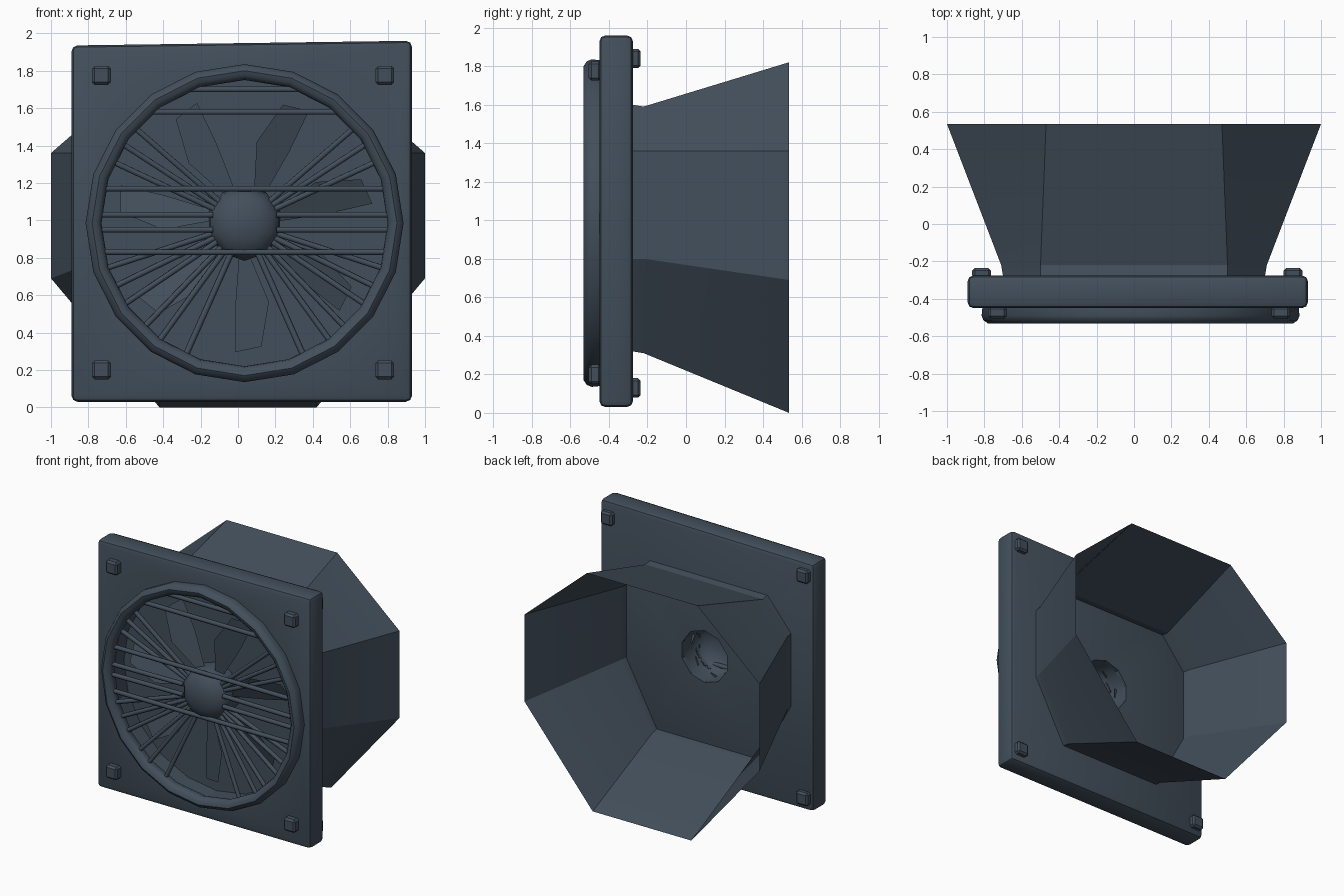
import bpy, bmesh, math
from mathutils import Vector, Matrix

if "Cube" in bpy.data.objects:
    bpy.data.objects.remove(bpy.data.objects["Cube"])

CX, CZ = 0.035, 0.985          # centre of the round grille
slate = bpy.data.materials.new("dark_slate")
slate.diffuse_color = (0.055, 0.078, 0.105, 1)
slate.use_nodes = True
slate.node_tree.nodes["Principled BSDF"].inputs["Base Color"].default_value = slate.diffuse_color


def add(name, bm, smooth=None):
    bmesh.ops.recalc_face_normals(bm, faces=bm.faces)
    me = bpy.data.meshes.new(name)
    bm.to_mesh(me)
    bm.free()
    me.materials.append(slate)
    ob = bpy.data.objects.new(name, me)
    bpy.context.collection.objects.link(ob)
    if smooth:
        bpy.ops.object.select_all(action='DESELECT')
        ob.select_set(True)
        bpy.context.view_layer.objects.active = ob
        bpy.ops.object.shade_smooth_by_angle(angle=math.radians(smooth))
    return ob


def skin(bm, rings, closed=False):
    """Bridge equal-length loops of points with quads."""
    vr = [[bm.verts.new(p) for p in r] for r in rings]
    pairs = list(zip(vr, vr[1:])) + ([(vr[-1], vr[0])] if closed else [])
    for a, b in pairs:
        for i in range(len(a)):
            j = (i + 1) % len(a)
            bm.faces.new((a[i], a[j], b[j], b[i]))
    return vr


def circle(r, y, n):
    return [(CX + r * math.sin(2 * math.pi * i / n), y,
             CZ + r * math.cos(2 * math.pi * i / n)) for i in range(n)]


def box(name, x0, x1, y0, y1, z0, z1, bevel, seg, lift=0.0, smooth=None):
    bm = bmesh.new()
    bmesh.ops.create_cube(bm, size=1)
    for v in bm.verts:
        a, b, c = v.co + Vector((.5, .5, .5))
        v.co = (x0 + a * (x1 - x0), y0 + b * (y1 - y0),
                z0 + c * (z1 - z0) + lift * a * c)
    bmesh.ops.bevel(bm, geom=bm.edges[:], offset=bevel, segments=seg,
                    profile=0.5, affect='EDGES')
    return add(name, bm, smooth)


def cut(ob, r, y0, y1, n):
    bm = bmesh.new()
    vr = skin(bm, [circle(r, y0, n), circle(r, y1, n)])
    for ring in vr:
        bm.faces.new(ring)
    cutter = add("cutter", bm)
    cutter.hide_render = True
    m = ob.modifiers.new("cut", 'BOOLEAN')
    m.operation, m.object, m.solver = 'DIFFERENCE', cutter, 'EXACT'
    bpy.context.view_layer.objects.active = ob
    bpy.ops.object.modifier_apply(modifier=m.name)
    bpy.data.objects.remove(cutter)


# square mounting plate, recessed in front, hub hole behind
plate = box("mounting_plate", -0.89, 0.93, -0.45, -0.275, 0.03, 1.935,
            0.032, 2, lift=0.025, smooth=30)
cut(plate, 0.79, -0.6, -0.31, 20)
cut(plate, 0.20, -0.4, -0.2, 10)

# corner bolts, front and back
for side, xs, zs, y0, y1 in (("front", (-0.73, 0.785), (0.2, 1.775), -0.505, -0.44),
                             ("back", (-0.815, 0.85), (0.13, 1.84), -0.29, -0.235)):
    for x in xs:
        for z in zs:
            box(side + "_bolt", x - .05, x + .05, y0, y1, z - .05, z + .05, 0.014, 1)

# rounded grille ring
bm = bmesh.new()
prof = [(.845, -.44), (.85, -.49), (.84, -.515), (.815, -.532), (.79, -.525),
        (.77, -.505), (.765, -.48), (.78, -.44)]
skin(bm, [circle(r, y, 20) for r, y in prof], closed=True)
add("grille_ring", bm, 50)

# domed hub, open at the back
bm = bmesh.new()
dome = [(.2, -.295), (.2, -.40), (.19, -.45), (.155, -.49), (.09, -.52)]
vr = skin(bm, [circle(r, y, 10) for r, y in dome])
tip = bm.verts.new((CX, -.53, CZ))
for i in range(10):
    bm.faces.new((vr[-1][i], vr[-1][(i + 1) % 10], tip))
add("hub", bm, 40)


# grille rods
def rod(name, a, b, r=0.017):
    a, b = Vector(a), Vector(b)
    bm = bmesh.new()
    bmesh.ops.create_cone(bm, cap_ends=True, segments=6, radius1=r, radius2=r,
                          depth=(b - a).length)
    q = Vector((0, 0, 1)).rotation_difference(b - a).to_matrix().to_4x4()
    bm.transform(Matrix.Translation((a + b) / 2) @ q)
    add(name, bm, 65)


for z in (1.70, 1.58, 1.17, 0.83):              # full-width bars
    h = math.sqrt(0.78 ** 2 - (z - CZ) ** 2)
    rod("cross_bar", (CX - h, -.485, z), (CX + h, -.485, z))
for s in (-1, 1):
    for z in (1.03, 0.95):                      # short bars beside the hub
        rod("side_bar", (CX + s * .17, -.47, z), (CX + s * .77, -.48, z))
    for deg in (25, 33, 41, -18, -26, -34, -46, -54, -66):   # radial bars
        c, n = s * math.cos(math.radians(deg)), math.sin(math.radians(deg))
        rod("radial_bar", (CX + c * .18, -.44, CZ + n * .18),
            (CX + c * .78, -.48, CZ + n * .78))

# pitched fan blades
for k in range(7):
    rot = Matrix.Rotation(2 * math.pi * k / 7, 4, 'Y')
    bm = bmesh.new()
    pts = [(-.03, -.38, -.18), (.03, -.40, -.18), (.13, -.43, -.42),
           (.09, -.42, -.66), (-.05, -.36, -.69), (-.05, -.36, -.45)]
    bm.faces.new([bm.verts.new(rot @ Vector(p) + Vector((CX, 0, CZ))) for p in pts])
    bmesh.ops.solidify(bm, geom=bm.faces[:], thickness=0.012)
    add("fan_blade", bm)


# open eight-sided horn with a short collar
def octagon(y, w, z0, s0, s1, z1, bw, tw):
    return [(-bw, y, z0), (bw, y, z0), (w, y, s0), (w, y, s1),
            (tw, y, z1), (-tw, y, z1), (-w, y, s1), (-w, y, s0)]


bm = bmesh.new()
skin(bm, [octagon(-.28, .70, .32, .80, 1.36, 1.60, .44, .50),
          octagon(-.22, .71, .31, .80, 1.36, 1.59, .44, .50),
          octagon(.535, 1.0, 0, .69, 1.36, 1.82, .42, .47)])
add("rear_horn", bm, 25)
